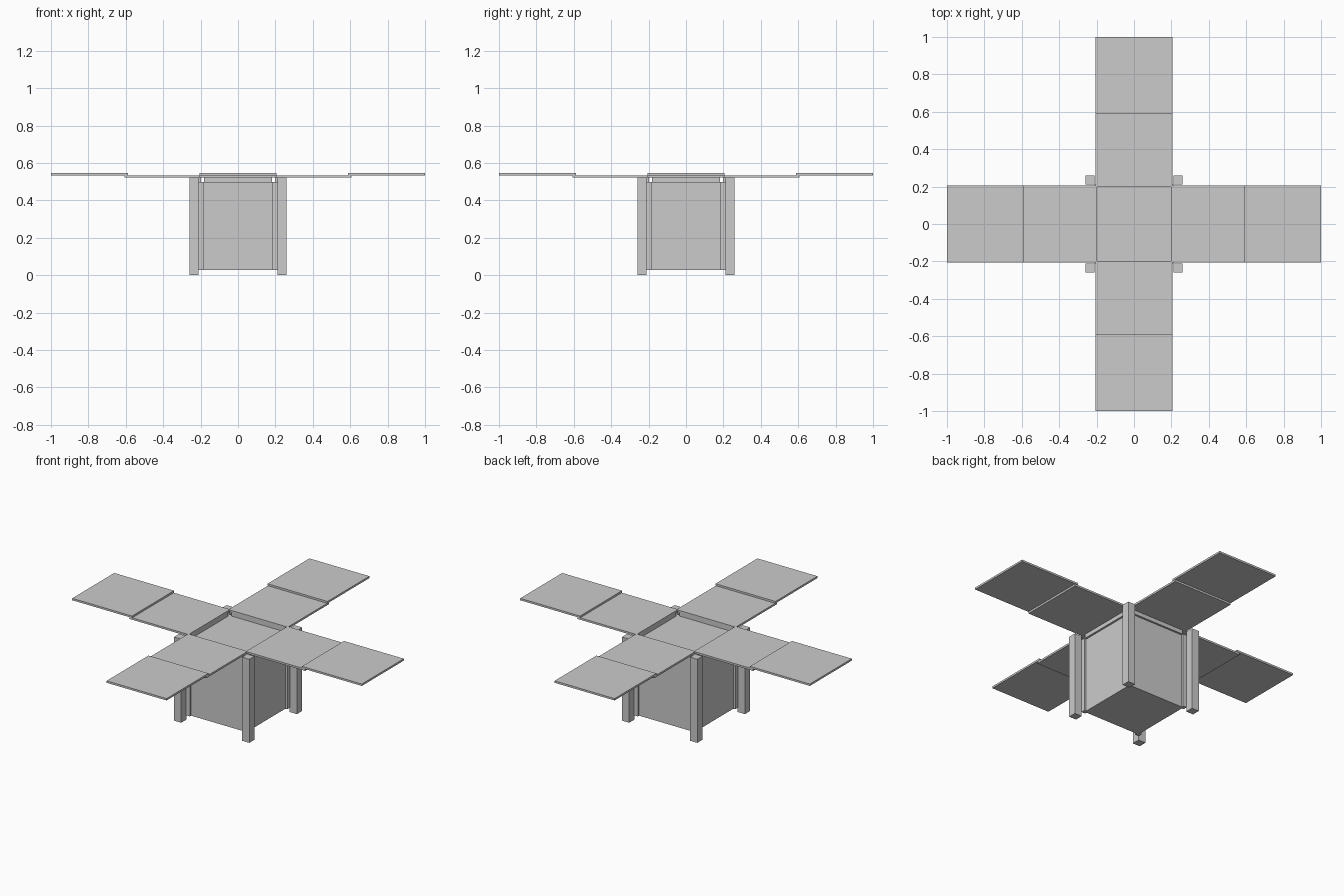
import bpy, bmesh
from mathutils import Matrix, Vector
from math import radians

if "Cube" in bpy.data.objects:
    bpy.data.objects.remove(bpy.data.objects["Cube"])


def box(name, x, y, z, turns=0):
    """Box from (min, max) ranges, turned about z in quarter turns."""
    size = Vector((x[1] - x[0], y[1] - y[0], z[1] - z[0]))
    mid = Vector((x[0] + x[1], y[0] + y[1], z[0] + z[1])) / 2
    bm = bmesh.new()
    bmesh.ops.create_cube(bm, size=1)
    place = Matrix.Rotation(radians(90 * turns), 4, 'Z') @ Matrix.Translation(mid)
    bmesh.ops.transform(bm, matrix=place @ Matrix.Diagonal((*size, 1)), verts=bm.verts)
    mesh = bpy.data.meshes.new(name)
    bm.to_mesh(mesh)
    bm.free()
    obj = bpy.data.objects.new(name, mesh)
    bpy.context.collection.objects.link(obj)
    return obj


# Central body
box("body", (-0.198, 0.198), (-0.198, 0.198), (0.027, 0.498))

for i, side in enumerate(("right", "back", "left", "front")):
    # Corner leg and the post joining it to the body
    box(f"{side}_leg", (0.21, 0.26), (0.21, 0.26), (0, 0.522), i)
    box(f"{side}_corner_post", (0.185, 0.211), (0.185, 0.211), (0.027, 0.498), i)
    # Raised rim strip that carries the panels
    box(f"{side}_rim_strip", (0.198, 0.21), (-0.182, 0.182), (0.496, 0.522), i)
    # Two overlapping fold-out panels
    box(f"{side}_inner_panel", (0.198, 0.607), (-0.205, 0.205), (0.521, 0.533), i)
    box(f"{side}_outer_panel", (0.587, 1.0), (-0.207, 0.207), (0.533, 0.545), i)
